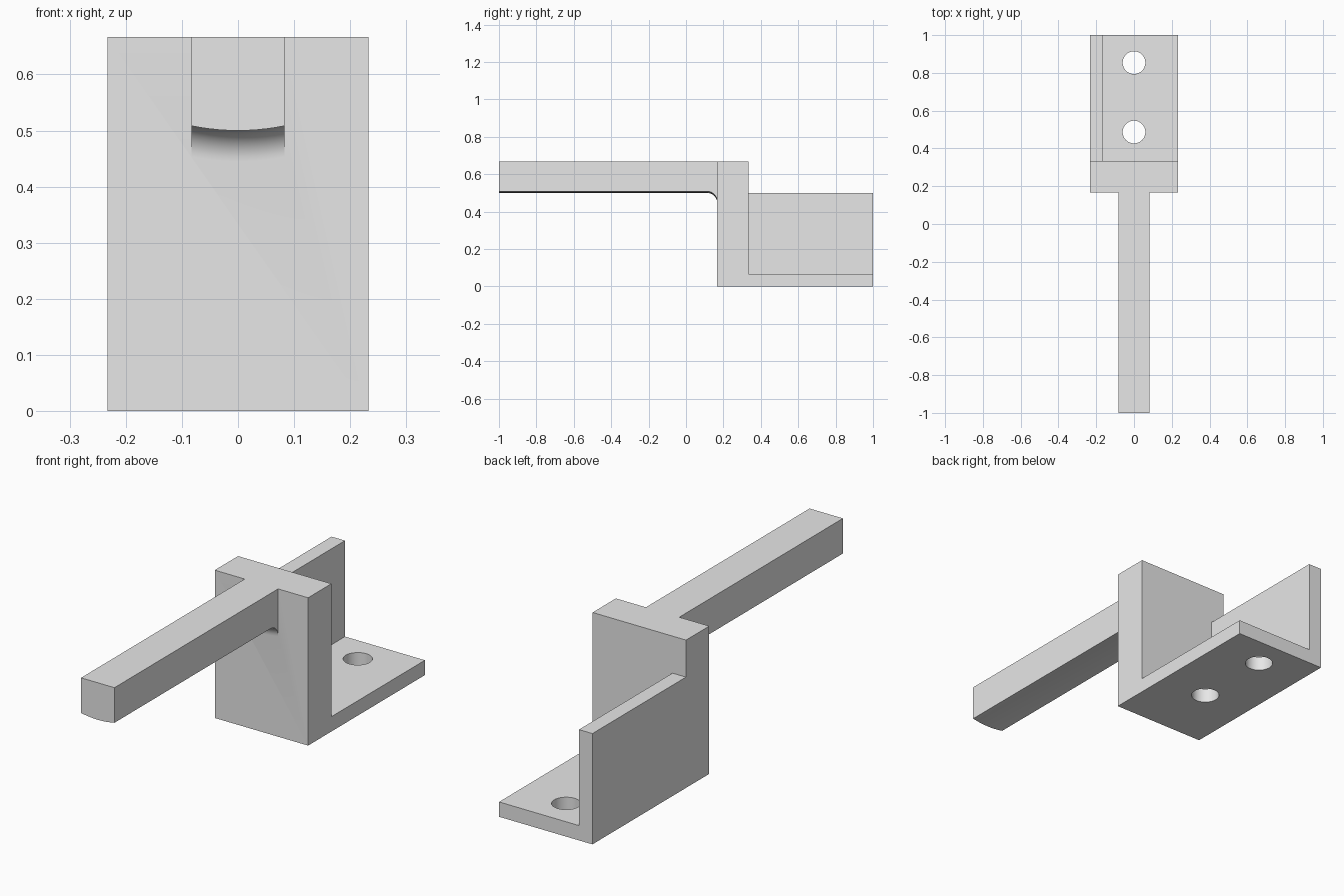
import bpy, bmesh, math

cube = bpy.data.objects.get("Cube")
if cube:
    bpy.data.objects.remove(cube, do_unlink=True)

grey = bpy.data.materials.new("plain grey")
grey.use_nodes = True
grey.diffuse_color = (0.8, 0.8, 0.8, 1)
grey.node_tree.nodes["Principled BSDF"].inputs["Base Color"].default_value = (0.8, 0.8, 0.8, 1)

HALF_W = 0.233      # bracket half width
ARM_W = 0.0833      # arm half width
TOP, PLATE = 0.667, 0.067
FRONT, BACK = 0.167, 0.333


def loft(name, sections):
    """Closed solid through a row of matching cross-sections."""
    bm = bmesh.new()
    rings = [[bm.verts.new(p) for p in s] for s in sections]
    for a, b in zip(rings, rings[1:]):
        for i in range(len(a)):
            j = (i + 1) % len(a)
            bm.faces.new((a[i], a[j], b[j], b[i]))
    bm.faces.new(rings[0])
    bm.faces.new(rings[-1])
    bmesh.ops.recalc_face_normals(bm, faces=bm.faces)
    mesh = bpy.data.meshes.new(name)
    bm.to_mesh(mesh)
    bm.free()
    mesh.materials.append(grey)
    ob = bpy.data.objects.new(name, mesh)
    bpy.context.collection.objects.link(ob)
    return ob


def extrude_x(name, profile, x0, x1):
    return loft(name, [[(x, y, z) for y, z in profile] for x in (x0, x1)])


def combine(target, other, operation):
    mod = target.modifiers.new(operation.lower(), 'BOOLEAN')
    mod.operation, mod.solver, mod.object = operation, 'EXACT', other
    bpy.context.view_layer.objects.active = target
    bpy.ops.object.modifier_apply(modifier=mod.name)
    bpy.data.objects.remove(other, do_unlink=True)


# Upright column and base plate as one L profile
bracket = extrude_x("bracket", [(FRONT, 0), (1, 0), (1, PLATE), (BACK, PLATE),
                                (BACK, TOP), (FRONT, TOP)], -HALF_W, HALF_W)

# Side wall along one edge of the plate
wall = extrude_x("side_wall", [(0.3, 0), (1, 0), (1, 0.5), (0.3, 0.5)],
                 -HALF_W, -HALF_W + PLATE)
combine(bracket, wall, 'UNION')

# Arm with a bowed underside that flares into the column with a fillet
SAG, FILLET, STEPS = 0.0085, 0.055, 10


def arm_section(y, drop):
    pts = [(ARM_W, y, TOP), (-ARM_W, y, TOP)]
    for i in range(STEPS + 1):
        t = 2 * i / STEPS - 1
        pts.append((t * ARM_W, y, 0.5 + SAG * t * t - drop))
    return pts


sections = [arm_section(-1, 0)]
for i in range(STEPS + 1):
    a = math.pi / 2 * i / STEPS
    sections.append(arm_section(FRONT - FILLET + FILLET * math.sin(a),
                                FILLET * (1 - math.cos(a))))
sections.append(arm_section(0.25, FILLET))
arm = loft("arm", sections)
combine(bracket, arm, 'UNION')

# Two screw holes through the base plate
for y in (0.487, 0.854):
    bpy.ops.mesh.primitive_cylinder_add(vertices=64, radius=0.06, depth=0.3,
                                        location=(0, y, 0))
    cutter = bpy.context.object
    cutter.name = "hole_cutter"
    cutter.hide_render = True
    cutter.data.materials.append(grey)
    combine(bracket, cutter, 'DIFFERENCE')

bpy.ops.object.select_all(action='DESELECT')
bracket.select_set(True)
bpy.context.view_layer.objects.active = bracket
bpy.ops.object.shade_smooth_by_angle(angle=math.radians(30))
